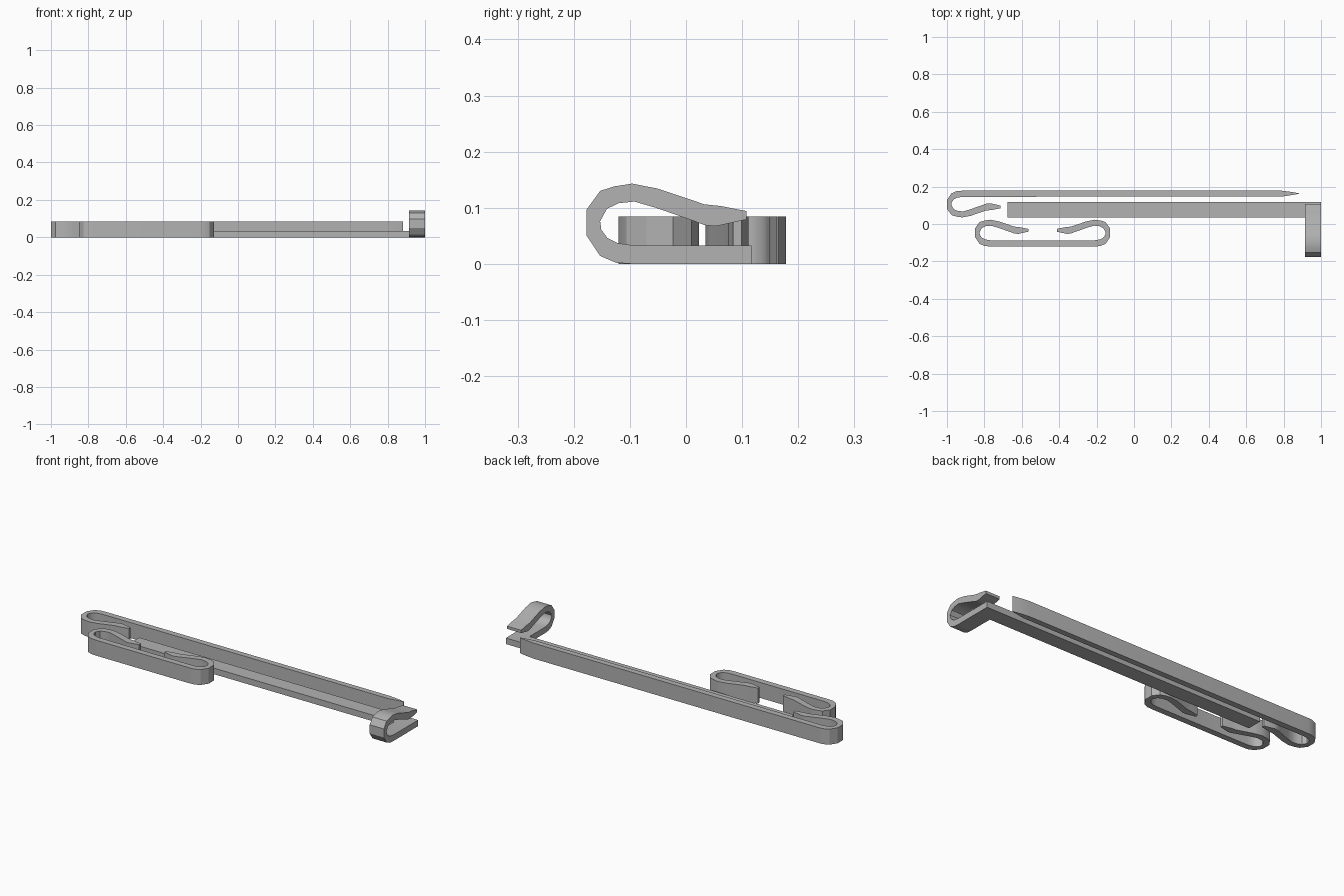
import bpy, bmesh, math
from mathutils import Matrix, Vector

if "Cube" in bpy.data.objects:
    bpy.data.objects.remove(bpy.data.objects["Cube"])

metal = bpy.data.materials.new("grey_metal")
metal.diffuse_color = (0.45, 0.45, 0.45, 1)
metal.use_nodes = True
metal.node_tree.nodes["Principled BSDF"].inputs["Base Color"].default_value = metal.diffuse_color

THICK = 0.033     # band thickness
WIDTH = 0.084     # band width

# Spring hook outline, curl at x = 0: outer side from base to tip, then inner side back
HOOK_OUTER = [(0.08, 0), (0.052, 0.002), (0.024, 0.014), (0, 0.05), (0, 0.097), (0.024, 0.13),
              (0.049, 0.138), (0.081, 0.143), (0.127, 0.134), (0.21, 0.106), (0.239, 0.103), (0.285, 0.094)]
HOOK_INNER = [(0.285, 0.079), (0.23, 0.067), (0.21, 0.069), (0.192, 0.076), (0.123, 0.1), (0.085, 0.111),
              (0.057, 0.108), (0.036, 0.098), (0.024, 0.076), (0.026, 0.061), (0.037, 0.046),
              (0.055, 0.037), (0.082, THICK)]
HOOK = HOOK_OUTER + HOOK_INNER


def band(name, outline, width, matrix):
    """Extrude a flat outline along local z and place it."""
    bm = bmesh.new()
    face = bm.faces.new([bm.verts.new((x, y, 0)) for x, y in outline])
    ext = bmesh.ops.extrude_face_region(bm, geom=[face])
    bmesh.ops.translate(bm, vec=(0, 0, width),
                        verts=[g for g in ext["geom"] if isinstance(g, bmesh.types.BMVert)])
    bm.transform(matrix)
    bmesh.ops.recalc_face_normals(bm, faces=bm.faces)
    mesh = bpy.data.meshes.new(name)
    bm.to_mesh(mesh)
    bm.free()
    mesh.materials.append(metal)
    obj = bpy.data.objects.new(name, mesh)
    bpy.context.collection.objects.link(obj)
    bpy.ops.object.select_all(action='DESELECT')
    obj.select_set(True)
    bpy.context.view_layer.objects.active = obj
    bpy.ops.object.shade_smooth_by_angle(angle=math.radians(30))
    return obj


# Short double clip: hook at each end, mirrored about its middle
length = 0.722
double = HOOK + [(length - x, y) for x, y in reversed(HOOK)]
band("double_clip", double, WIDTH, Matrix.Translation((-0.85, -0.12, 0)))

# Long arm: hook at the left, tapered point at the right, base along the back
point = [(1.80, THICK - 0.003), (1.845, 0.023), (1.882, 0.017), (1.882, 0.014),
         (1.845, 0.007), (1.79, 0)]
band("long_pointed_arm", HOOK + point, WIDTH,
     Matrix.Translation((-1.0, 0.178, 0)) @ Matrix.Diagonal((1, -1, 1, 1)))

# Flat strip lying on its side
strip = [(-0.675, 0.036), (0.915, 0.036), (0.915, 0.117), (-0.675, 0.117)]
band("flat_strip", strip, THICK, Matrix.Identity(4))

# Upright hook at the right end of the strip: profile in y-z, extruded along x
upright = Matrix(((0, 0, 1, 0.915), (1, 0, 0, -0.177), (0, 1, 0, 0), (0, 0, 0, 1)))
band("upright_hook", HOOK + [(0.294, THICK), (0.294, 0)], 0.085, upright)
